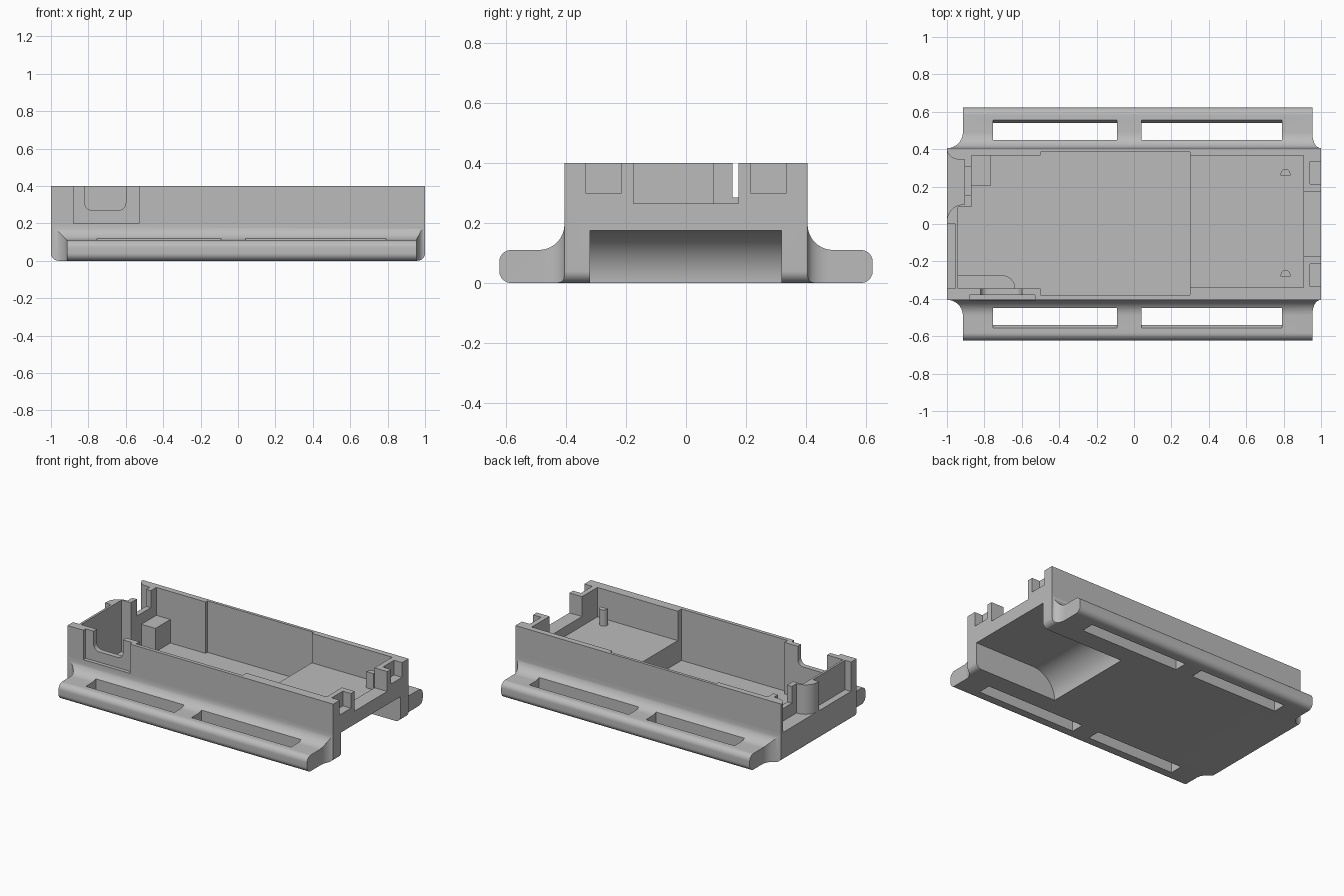
import bpy, bmesh, math
from mathutils import Vector

if "Cube" in bpy.data.objects:
    bpy.data.objects.remove(bpy.data.objects["Cube"], do_unlink=True)

grey = bpy.data.materials.new("plain grey")
grey.use_nodes = True
grey.diffuse_color = (0.5, 0.5, 0.5, 1)
grey.node_tree.nodes["Principled BSDF"].inputs["Base Color"].default_value = (0.5, 0.5, 0.5, 1)


def prism(name, points, axis, lo, hi):
    """Extrude a 2D outline along an axis; outline is in the other two axes, in order."""
    def place(p, d):
        return Vector({"x": (d, *p), "y": (p[0], d, p[1]), "z": (*p, d)}[axis])
    bm = bmesh.new()
    face = bm.faces.new([bm.verts.new(place(p, lo)) for p in points])
    grown = bmesh.ops.extrude_face_region(bm, geom=[face])["geom"]
    shift = place((0, 0), hi - lo)
    bmesh.ops.translate(bm, vec=shift, verts=[g for g in grown if isinstance(g, bmesh.types.BMVert)])
    bmesh.ops.recalc_face_normals(bm, faces=bm.faces)
    mesh = bpy.data.meshes.new(name)
    bm.to_mesh(mesh)
    bm.free()
    mesh.materials.append(grey)
    obj = bpy.data.objects.new(name, mesh)
    bpy.context.collection.objects.link(obj)
    return obj


def box(name, x0, x1, y0, y1, z0, z1):
    return prism(name, [(x0, y0), (x1, y0), (x1, y1), (x0, y1)], "z", z0, z1)


def arc(cx, cy, rx, ry, start, end, steps=10):
    angles = [math.radians(start + (end - start) * i / steps) for i in range(steps + 1)]
    return [(cx + rx * math.cos(a), cy + ry * math.sin(a)) for a in angles]


def activate(obj):
    bpy.ops.object.select_all(action="DESELECT")
    obj.select_set(True)
    bpy.context.view_layer.objects.active = obj


def boolean(target, tool, operation="DIFFERENCE"):
    activate(target)
    mod = target.modifiers.new("shape", "BOOLEAN")
    mod.operation, mod.solver, mod.object = operation, "EXACT", tool
    bpy.ops.object.modifier_apply(modifier=mod.name)
    bpy.data.objects.remove(tool, do_unlink=True)


def smooth(obj):
    activate(obj)
    bpy.ops.object.shade_smooth_by_angle(angle=math.radians(30))


def side_outline(top):
    r = 0.04
    return (arc(-1 + r, r, r, r, 180, 270) + arc(1 - r, r, r, r, 270, 360)
            + [(1, top), (-1, top)])


# Main case block
case = prism("case", side_outline(0.4), "y", -0.405, 0.405)

# Inner cavities: deep tray, its connector end, and the raised floor
for bounds in [
    (-0.5, 0.3, -0.38, 0.385, 0.05, 0.5),
    (-0.87, -0.45, -0.345, 0.365, 0.05, 0.5),
    (-0.94, -0.86, -0.345, 0.09, 0.05, 0.5),
    (0.28, 0.905, -0.34, 0.365, 0.2, 0.5),
    # Far end wall: wide opening
    (0.88, 1.1, -0.175, 0.175, 0.265, 0.5),
    # Connector end: outer pocket and slot between the two posts
    (-1.1, -0.955, -0.345, 0, 0.2, 0.5),
    (-0.95, -0.85, 0.155, 0.305, 0.285, 0.5),
    # Front wall: outer pocket
    (-0.88, -0.53, -0.5, -0.38, 0.2, 0.5),
]:
    boolean(case, box("cutter", *bounds))
for y in (-0.275, 0.275):
    boolean(case, box("cutter", 0.94, 1.1, y - 0.06, y + 0.06, 0.3, 0.5))

# Rounded opening through the front wall
opening = arc(-0.78, 0.31, 0.04, 0.04, 180, 270) + arc(-0.64, 0.31, 0.04, 0.04, 270, 360)
boolean(case, prism("cutter", opening + [(-0.6, 0.5), (-0.82, 0.5)], "y", -0.5, -0.3))

# Flared cable pocket at the connector end
flare = ([(-1.1, 0.015)] + arc(-0.91, 0.015, 0.09, 0.09, 180, 90) + [(-0.905, 0.105), (-0.905, 0.345)]
         + arc(-0.935, 0.4, 0.065, 0.055, 270, 180) + [(-1.1, 0.4)])
boolean(case, prism("cutter", flare, "z", 0.2, 0.5))

# Curved recess beneath the raised floor
recess = arc(0.545, 0, 0.175, 0.175, 180, 90, 16) + [(1.1, 0.175), (1.1, -0.1), (0.37, -0.1)]
boolean(case, prism("cutter", recess, "y", -0.32, 0.318))
smooth(case)

# Slotted side rails with filleted roots
for name, side in (("back_rail", 1), ("front_rail", -1)):
    def flip(points):
        return [(y * side, z) for y, z in points]

    profile = ([(0.395, 0)] + arc(0.582, 0.04, 0.04, 0.04, 270, 360)
               + arc(0.582, 0.07, 0.04, 0.04, 0, 90)
               + arc(0.49, 0.195, 0.085, 0.085, 270, 180) + [(0.395, 0.195)])
    rail = prism(name, flip(profile), "x", -1.02, 1.02)

    plan = ([(-1, 0.38)] + arc(-1, 0.49, 0.085, 0.085, 270, 360) + [(-0.915, 0.7), (0.955, 0.7)]
            + arc(1, 0.475, 0.045, 0.07, 180, 270) + [(1, 0.38)])
    boolean(rail, prism("cutter", [(x, y * side) for x, y in plan], "z", -0.1, 0.3), "INTERSECT")
    boolean(rail, prism("cutter", side_outline(0.3), "y", -0.7, 0.7), "INTERSECT")

    slot = [(0.45, -0.1), (0.54, -0.1), (0.54, 0.085), (0.56, 0.115), (0.56, 0.2), (0.45, 0.2)]
    for x0, x1 in ((-0.755, -0.09), (0.04, 0.79)):
        boolean(rail, prism("cutter", flip(slot), "x", x0, x1))
    smooth(rail)

# Half-round locating pegs on the raised floor
for name, y in (("back_peg", 0.26), ("front_peg", -0.28)):
    peg = prism(name, arc(0.81, y, 0.028, 0.035, 0, 180), "z", 0.19, 0.31)
    smooth(peg)

# Support block and curved ledge inside the connector end
box("support_block", -0.88, -0.765, 0.205, 0.375, 0.04, 0.21)
ledge = [(-0.95, -0.355), (-0.635, -0.355)] + arc(-0.705, -0.345, 0.07, 0.07, 0, 90) + [(-0.95, -0.275)]
smooth(prism("curved_ledge", ledge, "z", 0.04, 0.15))
